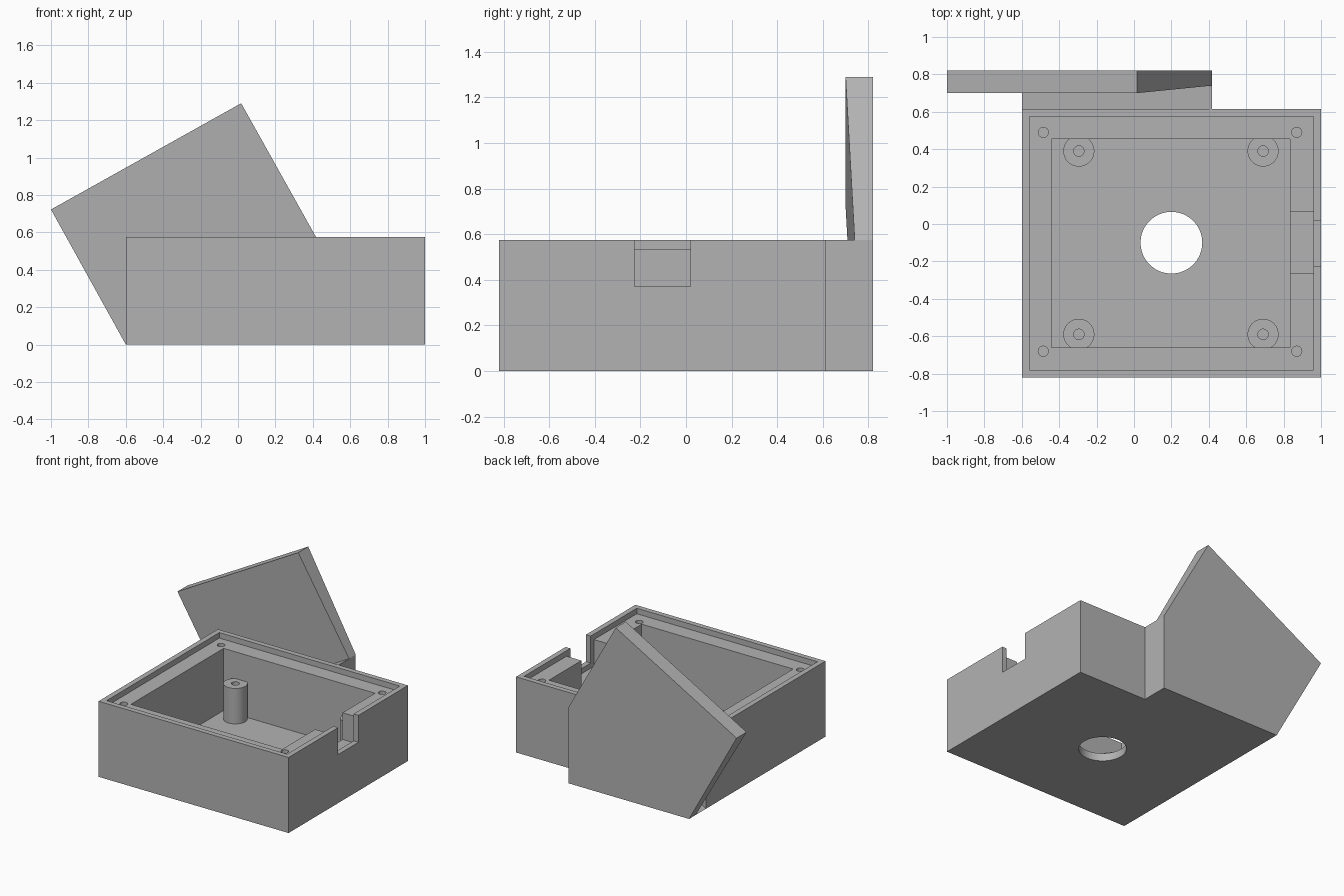
import bpy, bmesh, math

if "Cube" in bpy.data.objects:
    bpy.data.objects.remove(bpy.data.objects["Cube"], do_unlink=True)

GREY = (0.45, 0.45, 0.45, 1)
mat = bpy.data.materials.new("plain grey")
mat.use_nodes = True
mat.diffuse_color = GREY
shader = next(n for n in mat.node_tree.nodes if n.type == "BSDF_PRINCIPLED")
shader.inputs["Base Color"].default_value = GREY


def finish(name, bm):
    bmesh.ops.recalc_face_normals(bm, faces=bm.faces)
    mesh = bpy.data.meshes.new(name)
    bm.to_mesh(mesh)
    bm.free()
    mesh.materials.append(mat)
    ob = bpy.data.objects.new(name, mesh)
    bpy.context.collection.objects.link(ob)
    return ob


def loft(name, front, back):
    """Solid between two matching outlines."""
    bm = bmesh.new()
    a = [bm.verts.new(p) for p in front]
    b = [bm.verts.new(p) for p in back]
    bm.faces.new(a)
    bm.faces.new(b[::-1])
    n = len(a)
    for i in range(n):
        j = (i + 1) % n
        bm.faces.new((a[i], b[i], b[j], a[j]))
    return finish(name, bm)


def block(name, x0, x1, y0, y1, z0, z1):
    ring = [(x0, y0), (x1, y0), (x1, y1), (x0, y1)]
    return loft(name, [(x, y, z0) for x, y in ring], [(x, y, z1) for x, y in ring])


def rod(name, x, y, r, z0, z1, sides=48):
    ring = [(x + r * math.cos(math.tau * i / sides), y + r * math.sin(math.tau * i / sides))
            for i in range(sides)]
    return loft(name, [(u, v, z0) for u, v in ring], [(u, v, z1) for u, v in ring])


def activate(ob):
    bpy.ops.object.select_all(action="DESELECT")
    ob.select_set(True)
    bpy.context.view_layer.objects.active = ob


def cut(target, cutter):
    activate(target)
    mod = target.modifiers.new("cut", "BOOLEAN")
    mod.operation = "DIFFERENCE"
    mod.solver = "EXACT"
    mod.object = cutter
    bpy.ops.object.modifier_apply(modifier=mod.name)
    bpy.data.objects.remove(cutter, do_unlink=True)


def smooth(ob):
    activate(ob)
    bpy.ops.object.shade_smooth_by_angle(angle=math.radians(30))


TOP, LEDGE, FLOOR, POST_TOP = 0.575, 0.533, 0.06, 0.33
ABOVE = 0.8

# Open enclosure: lid recess, main cavity and round floor opening
box = block("enclosure", -0.6, 1.0, -0.82, 0.615, 0, TOP)
cut(box, block("lid_recess", -0.56, 0.96, -0.78, 0.575, LEDGE, ABOVE))
cut(box, block("cavity", -0.44, 0.835, -0.66, 0.455, FLOOR, ABOVE))
cut(box, rod("floor_opening", 0.2, -0.1, 0.165, -0.1, 0.2, 64))

# Connector slot in the left wall, wider on the inside
cut(box, block("slot_inner", 0.7, 0.96, -0.265, 0.065, POST_TOP, ABOVE))
cut(box, block("slot_outer", 0.9, 1.1, -0.225, 0.02, 0.37, ABOVE))

# Screw holes in the ledge corners
for x in (-0.485, 0.87):
    for y in (-0.68, 0.49):
        cut(box, rod("screw_hole", x, y, 0.027, 0.3, ABOVE, 24))
smooth(box)

# Mounting posts with blind holes
for side, x in (("right", -0.295), ("left", 0.69)):
    for end, y in (("front", -0.59), ("back", 0.39)):
        post = rod(f"post_{end}_{side}", x, y, 0.083, FLOOR - 0.02, POST_TOP)
        cut(post, rod("post_hole", x, y, 0.028, 0.12, ABOVE, 24))
        smooth(post)

# Triangular support behind the enclosure
wedge = [(-0.6, 0), (0.417, 0), (0.417, TOP)]
loft("back_support", [(x, 0.61, z) for x, z in wedge], [(x, 0.82, z) for x, z in wedge])

# Tilted plate standing on the support, thicker towards its upper edge
plate = [(-0.6, 0, 0.74), (0.417, TOP, 0.74), (0.017, 1.29, 0.70), (-1.0, 0.722, 0.70)]
loft("tilted_plate", [(x, y, z) for x, z, y in plate], [(x, 0.82, z) for x, z, y in plate])
